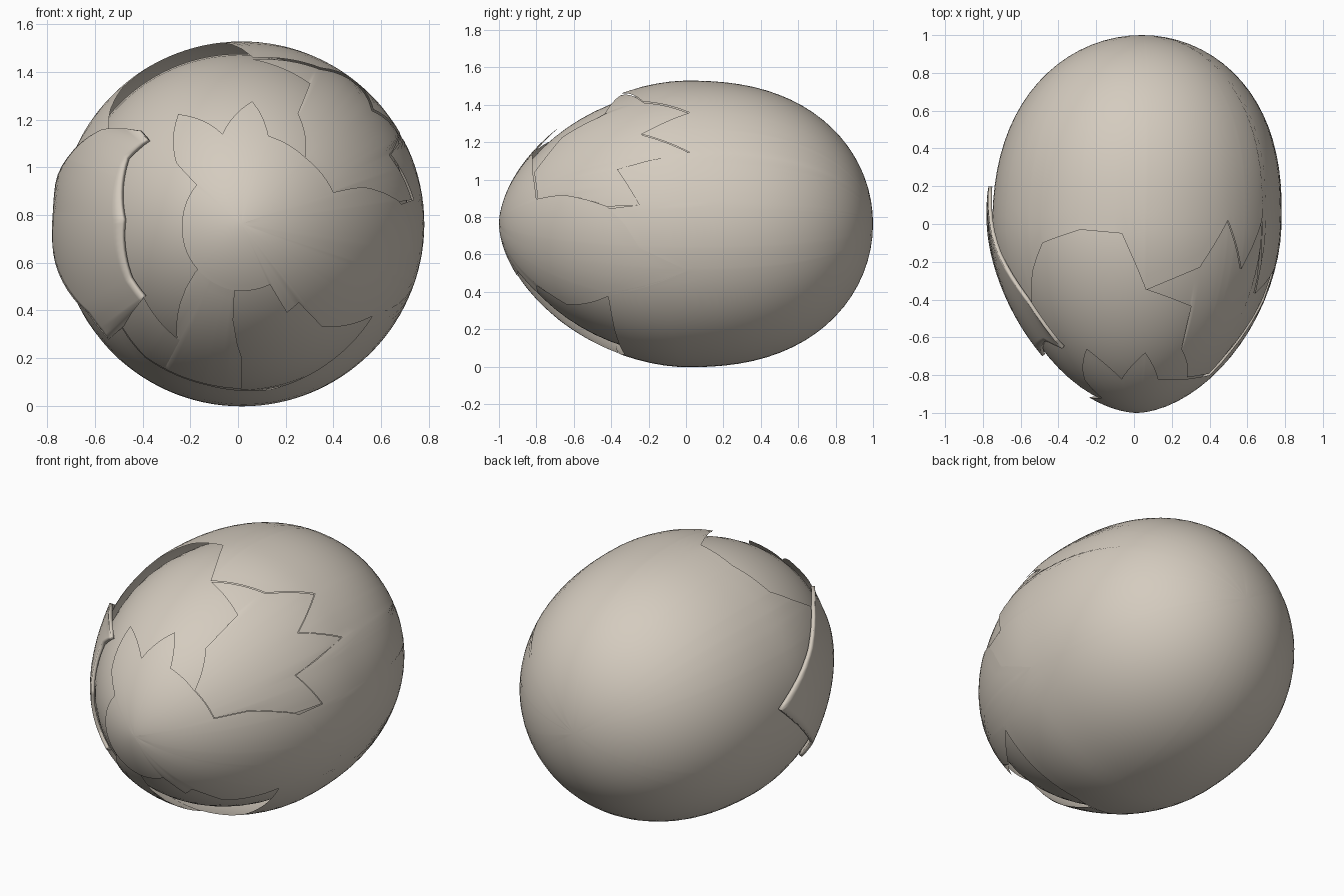
import bpy, math

if "Cube" in bpy.data.objects:
    bpy.data.objects.remove(bpy.data.objects["Cube"])

RAD, CZ = 0.766, 0.763
mat = bpy.data.materials.new("eggshell beige")
mat.diffuse_color = (0.66, 0.60, 0.52, 1)
mat.use_nodes = True
mat.node_tree.nodes["Principled BSDF"].inputs["Base Color"].default_value = mat.diffuse_color


def radius(y):
    # egg profile: pointed front (-y), blunt back (+y)
    a = min(abs(y), 1.0)
    return RAD * ((1 - a ** 1.8) ** 0.57 if y < 0 else (1 - a ** 2.4) ** 0.5)


def lookup(pts, a):
    # jagged edge: y as a piecewise linear function of the angle
    if a <= pts[0][0]:
        return pts[0][1]
    for (a0, y0), (a1, y1) in zip(pts, pts[1:]):
        if a <= a1:
            return y0 + (y1 - y0) * (a - a0) / max(a1 - a0, 1e-6)
    return pts[-1][1]


def band(name, front, back, a0, a1, k=1.0, rows=14, thick=0, flare=0):
    """Piece of egg surface between two jagged edges, angles a0..a1 in the front view."""
    keys = {p[0] for p in front + back if a0 <= p[0] <= a1}
    keys |= set(range(a0, a1 + 1, 3)) | {a1}
    cols = sorted(keys)
    verts, faces = [], []
    for a in cols:
        t0 = math.acos(-lookup(front, a))
        t1 = math.acos(-lookup(back, a))
        for i in range(rows + 1):
            f = i / rows
            y = -math.cos(t0 + (t1 - t0) * f)
            s = k + flare * f
            r, p = radius(y) * s, math.radians(a)
            lean = 0.015 + 0.025 * max(y, 0)      # the egg leans slightly to +x
            verts.append((lean + r * math.cos(p), y * min(s, 1.0), CZ + r * math.sin(p)))
    n = rows + 1
    for c in range(len(cols) - 1):
        for i in range(rows):
            q = c * n + i
            faces.append((q, q + n, q + n + 1, q + 1))
    me = bpy.data.meshes.new(name)
    me.from_pydata(verts, [], faces)
    me.materials.append(mat)
    ob = bpy.data.objects.new(name, me)
    bpy.context.collection.objects.link(ob)
    # weld seams and poles, then smooth
    bpy.ops.object.select_all(action='DESELECT')
    ob.select_set(True)
    bpy.context.view_layer.objects.active = ob
    bpy.ops.object.mode_set(mode='EDIT')
    bpy.ops.mesh.select_all(action='SELECT')
    bpy.ops.mesh.remove_doubles(threshold=0.0005)
    bpy.ops.mesh.normals_make_consistent(inside=False)
    bpy.ops.object.mode_set(mode='OBJECT')
    if thick:
        m = ob.modifiers.new("thickness", 'SOLIDIFY')
        m.thickness = thick
    bpy.ops.object.shade_smooth_by_angle(angle=math.radians(40))
    return ob


def const(y):
    return [(-200, y), (400, y)]


# back shell with its jagged front rim
rim = [(0, -.33), (7, -.41), (8, -.25), (25, -.37), (30, .02), (41, -.24), (51, .02), (63, -.23),
       (86, -.35), (96, -.05), (113, -.03), (131, -.10), (139, -.25), (146, -.42),
       (155, -.35), (200, -.35), (211, -.48), (234, -.37), (257, -.37), (280, -.33),
       (303, -.38), (327, -.42), (341, .01), (350, -.25), (360, -.33)]
band("back_shell", rim, const(1.0), 0, 360, rows=24)

# front cap around the nose
cap = [(0, -.33), (8, -.42), (17, -.66), (19, -.80), (46, -.82), (73, -.82), (85, -.68),
       (102, -.82), (120, -.66), (137, -.83), (139, -.92), (180, -.92), (226, -.91),
       (264, -.90), (295, -.90), (297, -.79), (306, -.80), (308, -.64), (326, -.40),
       (341, .01), (350, -.25), (360, -.33)]
band("front_cap", const(-1.0), cap, 0, 360)

# upper right shell piece, sunk slightly under the rim
piece_front = [(8, -.42), (17, -.66), (19, -.80), (46, -.82), (54, -.75), (63, -.67),
               (64, -.44), (86, -.35)]
band("upper_right_piece", piece_front, rim, 8, 86, k=0.99)

# lower shell pieces under the nose and lower left
band("lower_piece", [(226, -.91), (264, -.90), (265, -.80), (270, -.62)],
     [(226, -.90), (241, -.62), (242, -.37), (257, -.37), (270, -.36)], 226, 270, k=0.997)
band("lower_left_piece", [(205, -.66), (218, -.68), (241, -.63)], rim, 205, 242, k=0.997)

# loose flap on the left side, lifting off at its rear edge
band("left_flap", [(138, -.66), (150, -.62), (178, -.70), (206, -.67), (217, -.68), (221, -.45)],
     [(138, -.62), (146, -.40), (160, -.15), (176, .20), (195, -.08), (210, -.30), (221, -.32)],
     138, 221, k=1.0, thick=0.02, flare=0.045)

# inner egg seen through the gaps, pushed forward in the shell
inner = band("inner_egg", const(-1.0), const(1.0), 0, 360, k=0.925, rows=32)
inner.location = (-0.01, -0.05, 0.005)
